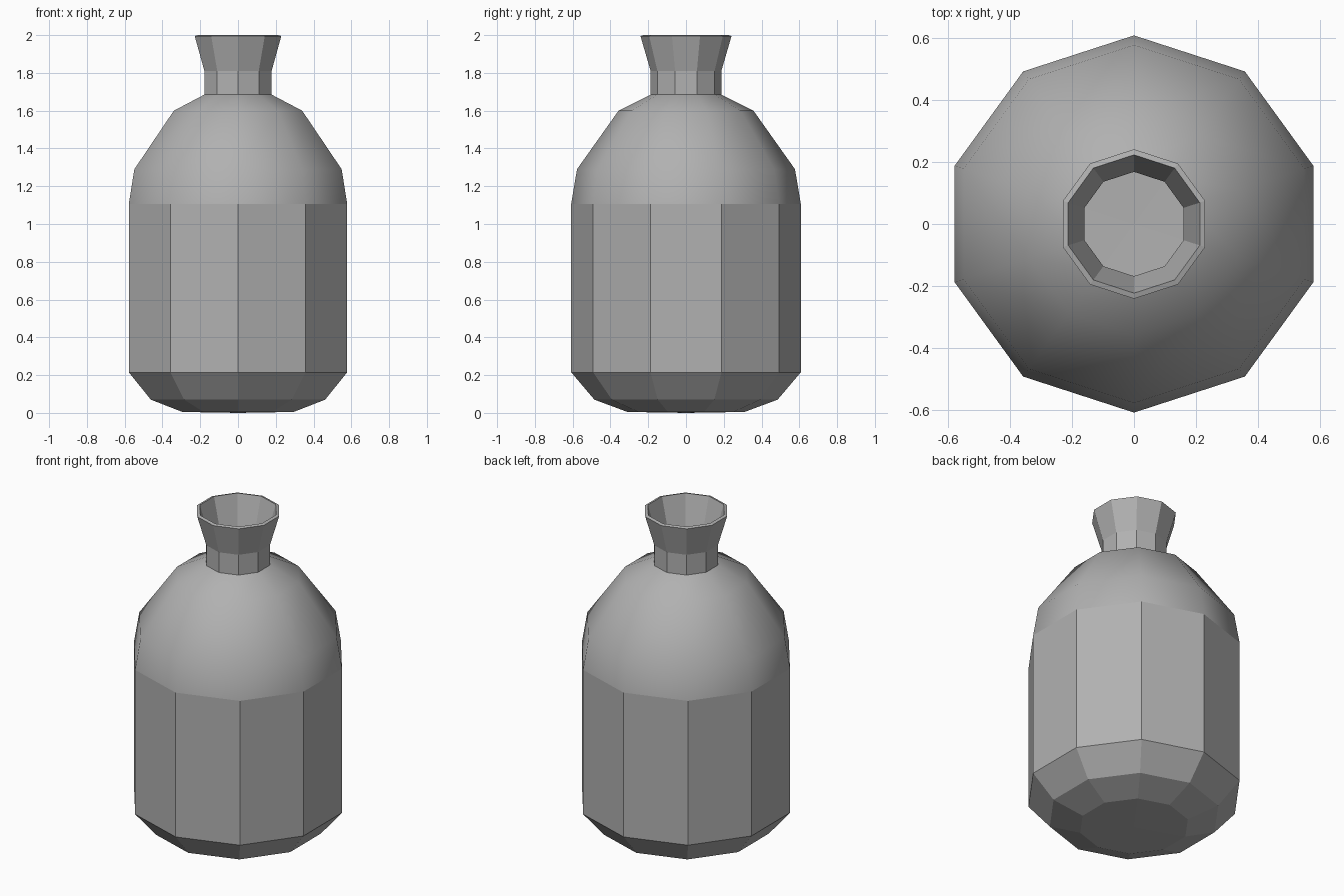
import bpy, bmesh
from math import cos, sin, pi

if "Cube" in bpy.data.objects:
    bpy.data.objects.remove(bpy.data.objects["Cube"])

SIDES = 10
# outer profile: radius, height, smooth flag for the band above
PROFILE = [
    (0.31, 0.005, False),   # base
    (0.485, 0.07, False),   # lower bevel
    (0.608, 0.215, False),  # body bottom
    (0.608, 1.105, True),   # shoulder start
    (0.577, 1.29, True),
    (0.357, 1.60, True),
    (0.187, 1.685, False),  # neck bottom
    (0.187, 1.81, False),   # flare start
    (0.241, 1.995, False),  # lip
]

# lathe the bottle shell, faces wound outwards
bm = bmesh.new()
rings = []
for r, z, _ in PROFILE:
    rings.append([bm.verts.new((r * cos(pi / 2 + 2 * pi * i / SIDES),
                                r * sin(pi / 2 + 2 * pi * i / SIDES), z))
                  for i in range(SIDES)])
for k in range(len(rings) - 1):
    a, b = rings[k], rings[k + 1]
    for i in range(SIDES):
        j = (i + 1) % SIDES
        face = bm.faces.new((a[i], a[j], b[j], b[i]))
        face.smooth = PROFILE[k][2]

# slightly domed base
centre = bm.verts.new((0, 0, 0))
for i in range(SIDES):
    bm.faces.new((rings[0][(i + 1) % SIDES], rings[0][i], centre))

mesh = bpy.data.meshes.new("bottle")
bm.to_mesh(mesh)
bm.free()
bottle = bpy.data.objects.new("bottle", mesh)
bpy.context.collection.objects.link(bottle)

# wall thickness inwards, leaving the neck open
wall = bottle.modifiers.new("wall", 'SOLIDIFY')
wall.thickness = 0.018
wall.offset = -1
wall.use_even_offset = True

# darker grey surface
grey = bpy.data.materials.new("dark_grey")
grey.diffuse_color = (0.44, 0.44, 0.44, 1)
grey.use_nodes = True
grey.node_tree.nodes["Principled BSDF"].inputs["Base Color"].default_value = grey.diffuse_color
mesh.materials.append(grey)
